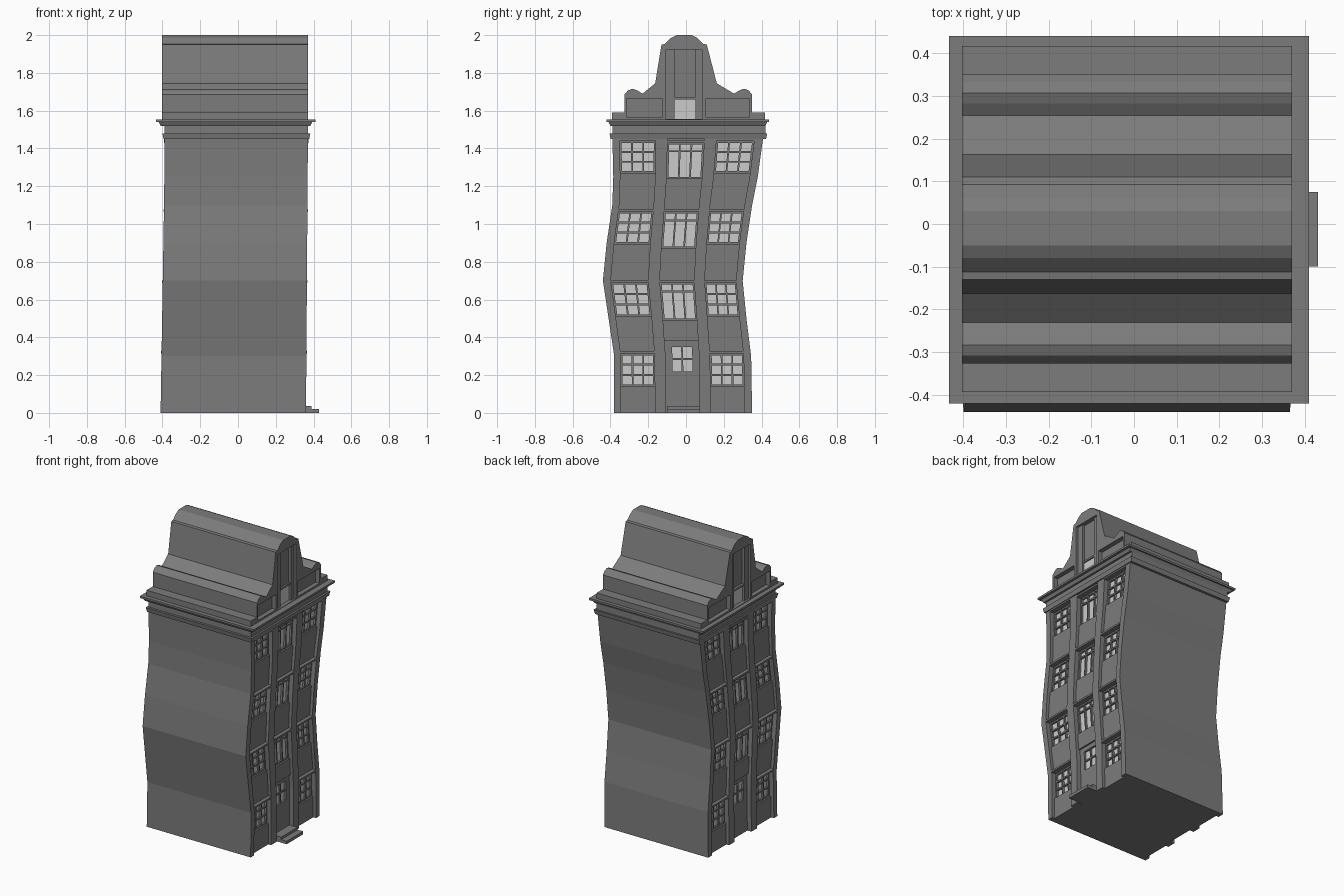
import bpy, bmesh, math

if "Cube" in bpy.data.objects:
    bpy.data.objects.remove(bpy.data.objects["Cube"])

# Crooked outline: z, left y, right y, sideways drift of the middle bay
KNOTS = [(0, -.38, .35, 0), (.3, -.38, .345, 0), (.5, -.41, .32, .015), (.7, -.44, .30, .025),
         (.9, -.42, .32, .015), (1.1, -.39, .35, 0), (1.25, -.385, .38, -.004), (1.47, -.39, .41, -.008)]
DEPTH = .05


def y_at(t, z):
    for (z0, *a), (z1, *b) in zip(KNOTS, KNOTS[1:]):
        if z <= z1:
            k = (z - z0) / (z1 - z0)
            left, right, drift = [p + (q - p) * k for p, q in zip(a, b)]
            return left + (right - left) * t + drift * 4 * t * (1 - t)
    return KNOTS[-1][1] + (KNOTS[-1][2] - KNOTS[-1][1]) * t


def x_at(side, d, z):
    if side > 0:
        return .36 + .007 * z - d
    return -.41 + .02 * min(z / 1.2, 1) + d


def material(name, v):
    m = bpy.data.materials.new(name)
    m.diffuse_color = (v, v, v, 1)
    m.use_nodes = True
    m.node_tree.nodes["Principled BSDF"].inputs["Base Color"].default_value = m.diffuse_color
    return m


glass_mat = material("pale_glass", .6)
stone_mat = material("dark_stone", .2)


def finish(name, bm, mat=stone_mat):
    bmesh.ops.recalc_face_normals(bm, faces=bm.faces)
    me = bpy.data.meshes.new(name)
    bm.to_mesh(me)
    bm.free()
    ob = bpy.data.objects.new(name, me)
    bpy.context.collection.objects.link(ob)
    me.materials.append(mat)
    return ob


def loft(bm, rings):
    rings = [[bm.verts.new(p) for p in r] for r in rings]
    n = len(rings[0])
    for a, b in zip(rings, rings[1:]):
        for i in range(n):
            j = (i + 1) % n
            bm.faces.new((a[i], a[j], b[j], b[i]))
    bm.faces.new(rings[0])
    bm.faces.new(rings[-1])


def bent_box(bm, side, t0, t1, z0, z1, d0, d1):
    """Box on a facade that follows the crooked walls."""
    zs = [z0] + [k[0] for k in KNOTS if z0 + .001 < k[0] < z1 - .001] + [z1]
    loft(bm, [[(x_at(side, d, z), y_at(t, z), z)
               for t, d in ((t0, d0), (t1, d0), (t1, d1), (t0, d1))] for z in zs])


def box(bm, x0, x1, y0, y1, z0, z1, flare=0):
    loft(bm, [[(x0 + f, y0 + f, z), (x1 - f, y0 + f, z), (x1 - f, y1 - f, z), (x0 + f, y1 - f, z)]
              for z, f in ((z0, flare), (z1, 0))])


# Solid crooked core
bm = bmesh.new()
zs = [k[0] for k in KNOTS]
loft(bm, [[(x_at(s, DEPTH, z), y_at(t, z), z) for s, t in ((-1, 0), (1, 0), (1, 1), (-1, 1))] for z in zs])
finish("house_core", bm)

PILASTERS = [(0, .05), (.295, .375), (.62, .70), (.945, 1)]
BAYS = [(.05, .295), (.375, .62), (.70, .945)]
SIDE_WINDOWS = [(.14, .315), (.51, .69), (.895, 1.065), (1.27, 1.44)]
MID_WINDOWS = [(.49, .69), (.87, 1.065), (1.24, 1.43)]

for side, label in ((1, "street"), (-1, "rear")):
    pil, wall, bars, glass, ledge = [bmesh.new() for _ in range(5)]
    for t0, t1 in PILASTERS:
        bent_box(pil, side, t0, t1, 0, 1.47, 0, DEPTH)
    for bay, (t0, t1) in enumerate(BAYS):
        wins = MID_WINDOWS if bay == 1 else SIDE_WINDOWS
        z = .38 if bay == 1 else 0
        rows = (0, .78, 1) if bay == 1 else (0, .34, .67, 1)
        for w0, w1 in wins:
            # wall below, pane, glazing bars, ledge above
            bent_box(wall, side, t0, t1, z, w0, .02, DEPTH)
            bent_box(glass, side, t0, t1, w0, w1, .043, DEPTH)
            for i in range(4):
                c = t0 + .006 + (t1 - t0 - .012) * i / 3
                bent_box(bars, side, c - .006, c + .006, w0, w1, .03, .048)
            for r in rows:
                c = w0 + .005 + (w1 - w0 - .01) * r
                bent_box(bars, side, t0, t1, c - .005, c + .005, .031, .048)
            bent_box(ledge, side, t0, t1, w1, w1 + .012, -.003, DEPTH)
            z = w1 + .012
        bent_box(wall, side, t0, t1, z, 1.47, .02, DEPTH)
    # Door with a small four-pane light
    t0, t1 = BAYS[1]
    a, b = t0 + .05, t1 - .05
    for p in ((t0, a, 0, .38), (b, t1, 0, .38), (a, b, 0, .22), (a, b, .35, .38)):
        bent_box(wall, side, *p, .03, DEPTH)
    bent_box(glass, side, a, b, .22, .35, .043, DEPTH)
    bent_box(bars, side, (a + b) / 2 - .006, (a + b) / 2 + .006, .22, .35, .033, .048)
    bent_box(bars, side, a, b, .281, .291, .034, .048)
    finish(label + "_pilasters", pil)
    finish(label + "_wall", wall)
    finish(label + "_glazing_bars", bars)
    finish(label + "_panes", glass, glass_mat)
    finish(label + "_ledges", ledge)

# Doorsteps
bm = bmesh.new()
box(bm, .33, .43, -.10, .075, 0, .02)
box(bm, .33, .39, -.10, .075, .02, .037)
finish("doorsteps", bm)

# Cornice bands
bm = bmesh.new()
box(bm, -.40, .383, -.405, .43, 1.45, 1.48, .006)
box(bm, -.39, .37, -.39, .42, 1.48, 1.53)
box(bm, -.42, .393, -.41, .43, 1.52, 1.54, .01)
box(bm, -.433, .41, -.42, .44, 1.54, 1.553)
finish("cornice", bm)

# Bell gable profile (half width, z), leaning slightly, pulled along the whole roof
half = [(.405, 1.55), (.405, 1.59), (.338, 1.59), (.338, 1.685), (.32, 1.707), (.295, 1.716),
        (.27, 1.707), (.242, 1.69), (.163, 1.745), (.12, 1.95), (.102, 1.953), (.07, 1.985), (.04, 2.0)]


def mid(z):
    return .012 if z < 1.72 else 0 if z < 1.8 else -.01


prof = [(mid(z) + h, z) for h, z in half] + [(mid(z) - h, z) for h, z in reversed(half)]
bm = bmesh.new()
loft(bm, [[(x, y, z) for y, z in prof] for x in (-.403, .37)])
gable = finish("gable_roof", bm)

# Recessed panels on both gable ends
bm = bmesh.new()
for x0, x1 in ((.34, .5), (-.5, -.373)):
    for y0, y1, z0, z1 in ((-.105, .085, 1.556, 1.925), (-.315, -.125, 1.565, 1.665), (.105, .335, 1.565, 1.665)):
        box(bm, x0, x1, y0, y1, z0, z1)
cutter = finish("gable_cutter", bm)
cutter.hide_render = True
mod = gable.modifiers.new("panels", 'BOOLEAN')
mod.object = cutter
mod.solver = 'EXACT'
bpy.context.view_layer.objects.active = gable
bpy.ops.object.modifier_apply(modifier="panels")
bpy.data.objects.remove(cutter)

# Gable strips and attic window
strips, attic = bmesh.new(), bmesh.new()
for xa, xb in ((.335, .357), (-.39, -.368)):
    for y0, y1 in ((-.107, -.06), (.05, .087)):
        box(strips, xa, xb, y0, y1, 1.55, 1.93)
    box(strips, xa, xb - .005, -.06, .05, 1.66, 1.672)
for xa, xb in ((.335, .344), (-.377, -.368)):
    box(attic, xa, xb, -.06, .05, 1.555, 1.66)
finish("gable_strips", strips)
finish("attic_panes", attic, glass_mat)
